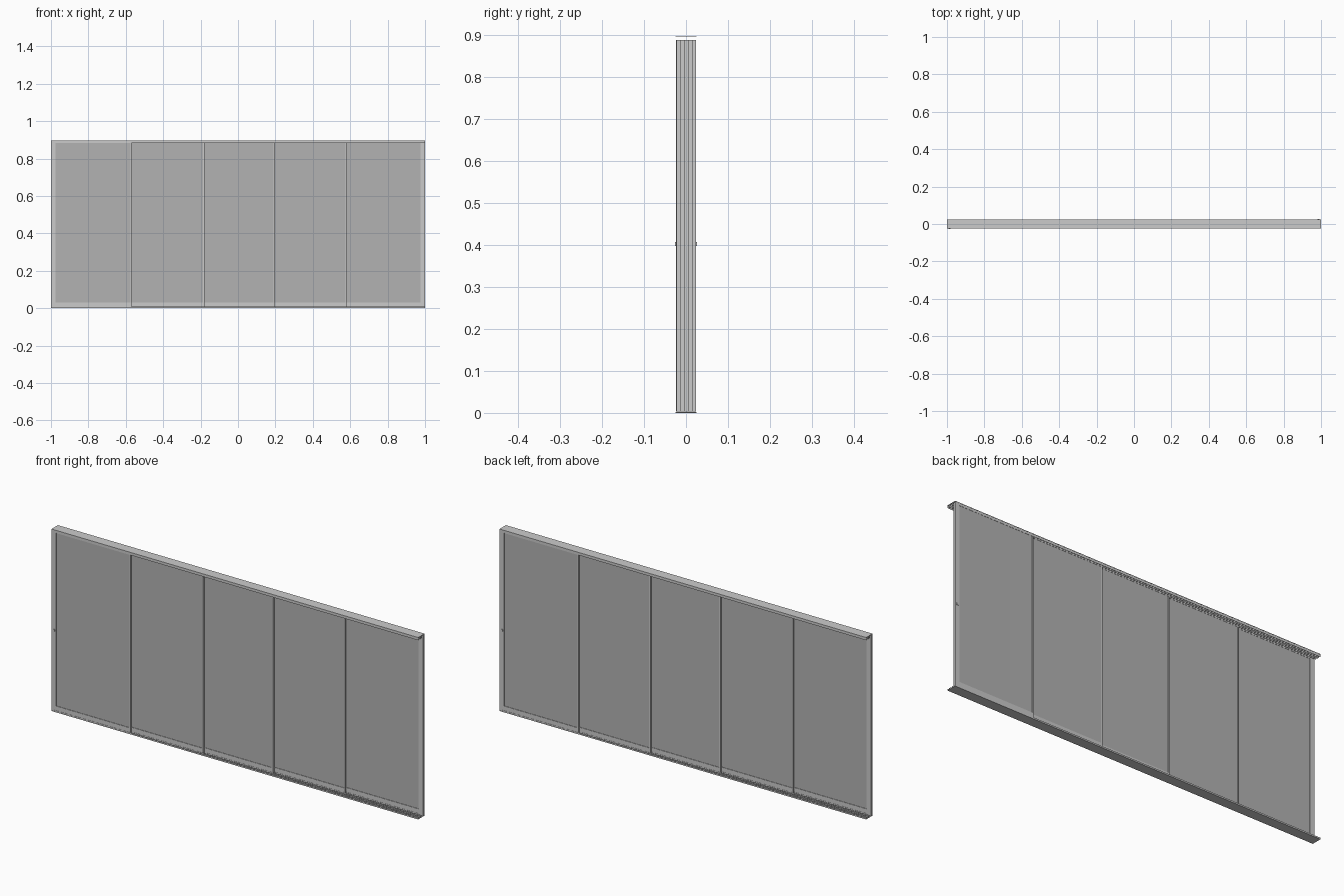
import bpy, bmesh

if "Cube" in bpy.data.objects:
    bpy.data.objects.remove(bpy.data.objects["Cube"])

H = 0.897            # overall height
PITCH = 0.0095       # spacing between the five parallel tracks
SILL = 0.03          # height of the profile under each pane
HEAD = 0.888         # top edge of the panes
T = 0.0084           # thickness of the sliding profiles


def add_box(bm, x0, x1, y0, y1, z0, z1):
    v = bmesh.ops.create_cube(bm, size=1)["verts"]
    bmesh.ops.scale(bm, vec=(x1 - x0, y1 - y0, z1 - z0), verts=v)
    bmesh.ops.translate(bm, vec=((x0 + x1) / 2, (y0 + y1) / 2, (z0 + z1) / 2), verts=v)


def make(name, boxes, mat=None):
    bm = bmesh.new()
    for b in boxes:
        add_box(bm, *b)
    me = bpy.data.meshes.new(name)
    bm.to_mesh(me)
    bm.free()
    ob = bpy.data.objects.new(name, me)
    bpy.context.collection.objects.link(ob)
    if mat:
        me.materials.append(mat)
    return ob


glass = bpy.data.materials.new("glass")
glass.diffuse_color = (0.45, 0.45, 0.45, 0.65)
glass.use_nodes = True
glass.node_tree.nodes["Principled BSDF"].inputs["Base Color"].default_value = glass.diffuse_color

# Floor and ceiling tracks: thin plate with six guide fins each
fins = [(i - 2.5) * PITCH for i in range(6)]
make("bottom_track", [(-1, 1, -0.025, 0.025, 0, 0.002)] +
     [(-1, 1, y - 0.0005, y + 0.0005, 0.001, 0.008) for y in fins])
make("top_track", [(-1, 1, -0.025, 0.025, H - 0.002, H)] +
     [(-1, 1, y - 0.0005, y + 0.0005, H - 0.014, H - 0.001) for y in fins])

# Five sliding panels, each on its own track, stepping front to back
bounds = [-1, -0.575, -0.185, 0.19, 0.575, 1]
for i in range(5):
    y = (i - 2) * PITCH
    y0, y1 = y - T / 2, y + T / 2
    first, last = i == 0, i == 4
    x0 = bounds[i] + (0.022 if first else -0.005)
    x1 = bounds[i + 1] - (0.022 if last else -0.005)
    make(f"glass_pane_{i + 1}",
         [(x0 + 0.001, x1 - 0.001, y - 0.002, y + 0.002, SILL - 0.004, HEAD)], glass)
    make(f"bottom_profile_{i + 1}", [(x0, x1, y0, y1, 0.003, SILL)])
    # slim meeting strips on the inner edges
    strips = []
    if not first:
        strips.append((x0, x0 + 0.006, y0, y1, SILL, HEAD))
    if not last:
        strips.append((x1 - 0.006, x1, y0, y1, SILL, HEAD))
    make(f"meeting_strip_{i + 1}", strips)

# Outer stiles: channels open to the outside, with a small pull on the face
for side, name in ((-1, "left"), (1, "right")):
    y = side * 2 * PITCH
    xa, xb = sorted((side * 0.975, side))
    wa, wb = sorted((side * 0.975, side * 0.978))
    make(name + "_stile", [
        (wa, wb, y - T / 2, y + T / 2, 0.003, HEAD),
        (xa, xb, y - T / 2 - 0.001, y - T / 2 + 0.0005, 0.003, HEAD),
        (xa, xb, y + T / 2 - 0.0005, y + T / 2 + 0.001, 0.003, HEAD)])
    ya, yb = sorted((side * 0.023, side * 0.0265))
    make(name + "_pull", [(side * 0.987 - 0.005, side * 0.987 + 0.005, ya, yb, 0.397, 0.407)])
